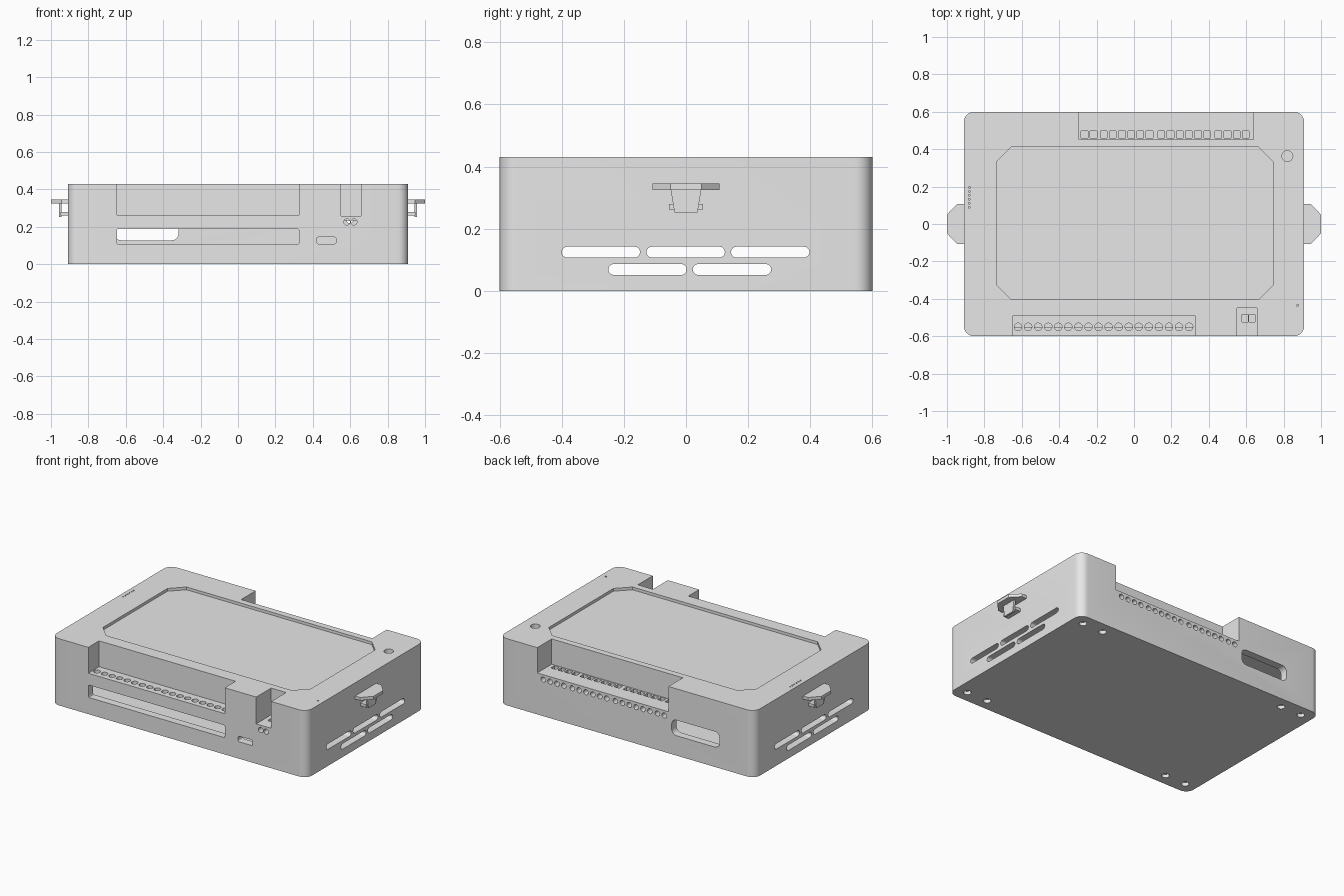
import bpy, bmesh, math

cube = bpy.data.objects.get("Cube")
if cube:
    bpy.data.objects.remove(cube)

grey = bpy.data.materials.new("plastic_grey")
grey.use_nodes = True
colour = (0.8, 0.8, 0.8, 1)
grey.diffuse_color = colour
grey.node_tree.nodes["Principled BSDF"].inputs["Base Color"].default_value = colour


def outline(a0, a1, b0, b1, r=0.0, seg=6):
    """Rectangle with rounded (or, with one segment, chamfered) corners."""
    if r == 0:
        return [(a0, b0), (a1, b0), (a1, b1), (a0, b1)]
    r = min(r, (a1 - a0) / 2 - 1e-4, (b1 - b0) / 2 - 1e-4)
    centres = [(a1 - r, b1 - r), (a0 + r, b1 - r), (a0 + r, b0 + r), (a1 - r, b0 + r)]
    pts = []
    for q, (ca, cb) in enumerate(centres):
        for i in range(seg + 1):
            t = (q + i / seg) * math.pi / 2
            pts.append((ca + r * math.cos(t), cb + r * math.sin(t)))
    return pts


def disc(a, b, r, seg=6):
    return outline(a - r, a + r, b - r, b + r, r, seg)


def prism(bm, pts, axis, lo, hi):
    """Extrude an outline along x, y or z."""
    place = {"x": lambda a, b, h: (h, a, b),
             "y": lambda a, b, h: (a, h, b),
             "z": lambda a, b, h: (a, b, h)}[axis]
    rings = [[bm.verts.new(place(a, b, h)) for a, b in pts] for h in (lo, hi)]
    faces = [bm.faces.new(ring) for ring in rings]
    n = len(pts)
    for i in range(n):
        j = (i + 1) % n
        faces.append(bm.faces.new((rings[0][i], rings[0][j], rings[1][j], rings[1][i])))
    bmesh.ops.recalc_face_normals(bm, faces=faces)


def make(name, bm):
    mesh = bpy.data.meshes.new(name)
    bm.to_mesh(mesh)
    bm.free()
    obj = bpy.data.objects.new(name, mesh)
    obj.data.materials.append(grey)
    bpy.context.collection.objects.link(obj)
    return obj


# Outer case with rounded vertical corners
bm = bmesh.new()
prism(bm, outline(-.91, .91, -.6, .6, .055, 8), "z", 0, .43)
case = make("case", bm)

# Main inner space
inner = bmesh.new()
prism(inner, outline(-.86, .86, -.55, .55, .02), "z", .03, .235)

# Upper inner space, screen recess and connector notches
steps = bmesh.new()
prism(steps, outline(-.87, .87, -.42, .42), "z", .2, .39)
prism(steps, outline(-.735, .745, -.405, .412, .08, 1), "z", .412, .5)
prism(steps, outline(-.647, .326, -.7, -.49), "z", .263, .5)
prism(steps, outline(.55, .657, -.7, -.448), "z", .257, .5)
prism(steps, outline(-.295, .64, .453, .7), "z", .267, .5)

# Holes and slots
holes = bmesh.new()
# Front terminal screw holes, long slot, small port and plug holes
for i in range(18):
    prism(holes, disc(-.62 + i * .0538, -.55, .02), "z", .2, .35)
prism(holes, outline(-.647, .326, .108, .188, .008, 3), "y", -.7, -.5)
prism(holes, outline(.42, .525, .109, .145, .012), "y", -.7, -.5)
for x in (.582, .62):
    prism(holes, disc(x, .226, .0165), "y", -.7, -.53)
for x in (.577, .614):
    prism(holes, outline(x, x + .032, -.524, -.483), "z", .2, .35)
# Back terminal openings and wire holes
for start, count in ((-.283, 2), (-.18, 6), (.128, 6), (.433, 4)):
    for i in range(count):
        x = start + i * .049
        prism(holes, outline(x, x + .036, .46, .498), "z", .2, .35)
        prism(holes, disc(x + .018, .235, .0165), "y", .52, .7)
# Back window
prism(holes, outline(-.66, -.318, .128, .228, .035), "y", .5, .7)
# Side vents, two rows on both sides
vents = [(-.4, .107), (-.127, .107), (.145, .107), (-.25, .051), (.022, .051)]
for lo, hi in ((-1, -.8), (.8, 1)):
    for y, z in vents:
        prism(holes, outline(y, y + .252, z, z + .035, .0174), "x", lo, hi)
# Button hole and indicator pinholes in the top
prism(holes, disc(.82, .363, .029), "z", .3, .5)
for i in range(6):
    prism(holes, disc(-.88, .09 + i * .021, .005, 2), "z", .415, .5)
prism(holes, disc(.875, -.435, .006, 2), "z", .415, .5)
# Screw holes in the base
for x in (-.83, -.68, .68, .83):
    for y in (-.525, .525):
        prism(holes, disc(x, y, .023), "z", -.1, .022)

for name, bm in (("inner_cutter", inner), ("step_cutter", steps), ("hole_cutter", holes)):
    cutter = make(name, bm)
    cutter.hide_render = True
    mod = case.modifiers.new(name, "BOOLEAN")
    mod.operation = "DIFFERENCE"
    mod.solver = "EXACT"
    mod.object = cutter
    bpy.context.view_layer.objects.active = case
    bpy.ops.object.modifier_apply(modifier=name)
    bpy.data.objects.remove(cutter)

# Side latches: chamfered finger plate, tapered leg and cross bar
parts = [case]
for name, s in (("left_latch", 1), ("right_latch", -1)):
    bm = bmesh.new()
    plate = [(.9, -.108), (.945, -.108), (1, -.05), (1, .05), (.945, .108), (.9, .108)]
    prism(bm, [(s * x, y) for x, y in plate], "z", .325, .345)
    leg = [(-.05, .33), (-.037, .252), (.037, .252), (.05, .33)]
    prism(bm, leg, "x", s * .943, s * .956)
    prism(bm, outline(-.055, .055, .261, .28), "x", s * .9, s * .95)
    parts.append(make(name, bm))

# Smooth rounded corners, crisp edges
bpy.context.view_layer.update()
bpy.ops.object.select_all(action="DESELECT")
for part in parts:
    part.select_set(True)
bpy.context.view_layer.objects.active = case
bpy.ops.object.shade_smooth_by_angle(angle=math.radians(30))
